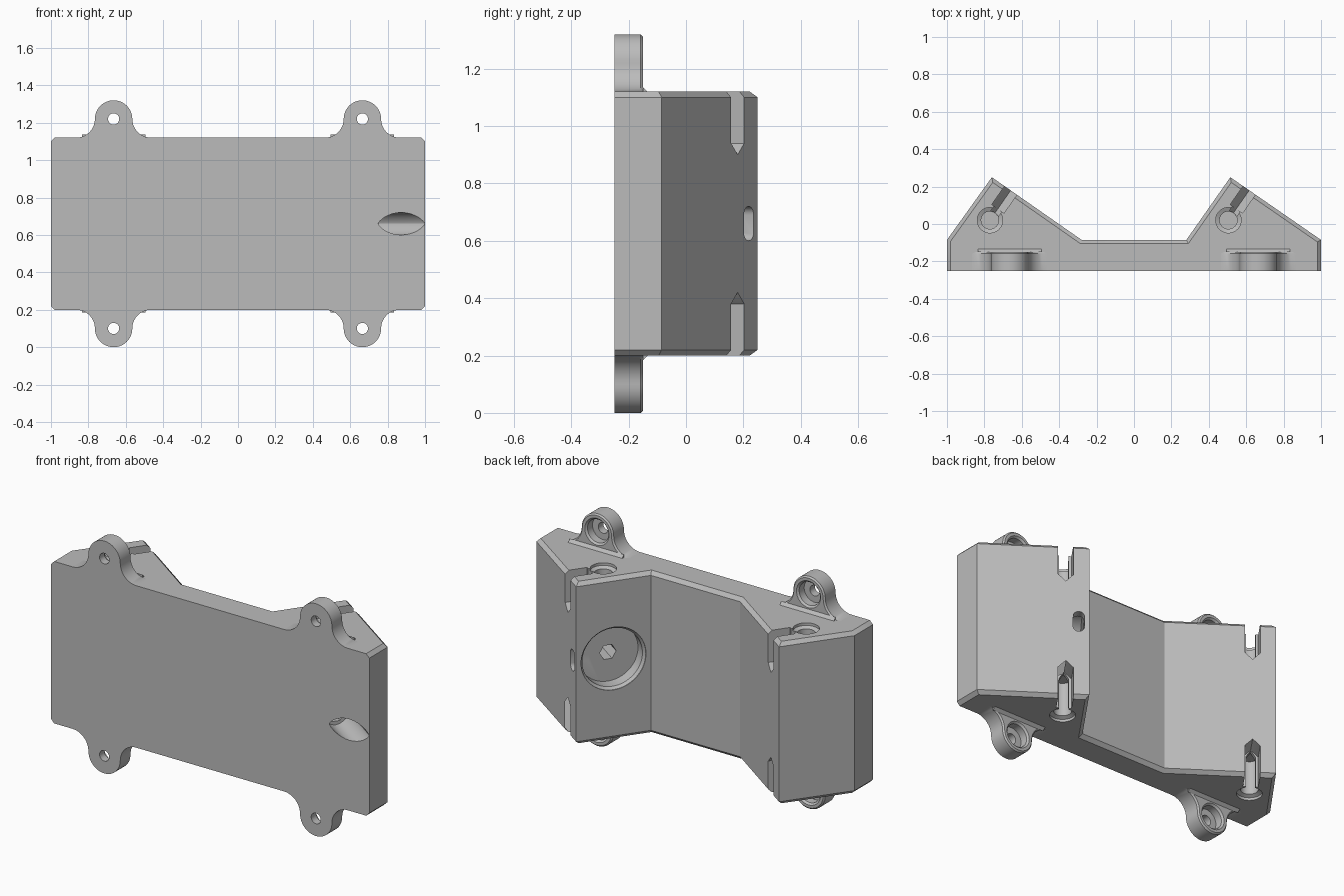
import bpy, bmesh
from math import sin, cos, pi
from mathutils import Matrix, Vector

if "Cube" in bpy.data.objects:
    bpy.data.objects.remove(bpy.data.objects["Cube"])

grey = bpy.data.materials.new("plain grey")
grey.use_nodes = True
grey.diffuse_color = (0.5, 0.5, 0.5, 1)
grey.node_tree.nodes["Principled BSDF"].inputs["Base Color"].default_value = (0.5, 0.5, 0.5, 1)

MID, HALF = 0.66, 0.46           # body centre height and half height
Z = Vector((0, 0, 1))
U = Vector((0.82, -0.572, 0)).normalized()   # down the long slope
V = Z.cross(U)                               # out of the long slope


def loft(name, rings):
    """Closed solid through matching rings of 3D points."""
    bm = bmesh.new()
    loops = [[bm.verts.new(p) for p in ring] for ring in rings]
    n = len(loops[0])
    for a, b in zip(loops, loops[1:]):
        for i in range(n):
            j = (i + 1) % n
            bm.faces.new((a[i], a[j], b[j], b[i]))
    bm.faces.new(loops[0][::-1])
    bm.faces.new(loops[-1])
    bmesh.ops.recalc_face_normals(bm, faces=bm.faces)
    mesh = bpy.data.meshes.new(name)
    bm.to_mesh(mesh)
    bm.free()
    mesh.materials.append(grey)
    obj = bpy.data.objects.new(name, mesh)
    bpy.context.collection.objects.link(obj)
    return obj


def prism(name, origin, ax, ay, sections):
    """Loft of (2D points, depth) sections in the frame ax, ay, ax x ay."""
    az = ax.cross(ay)
    return loft(name, [[origin + ax * p + ay * q + az * d for p, q in pts]
                       for pts, d in sections])


def circle(r, n=40):
    return [(r * cos(2 * pi * i / n), r * sin(2 * pi * i / n)) for i in range(n)]


def activate(obj):
    bpy.ops.object.select_all(action='DESELECT')
    obj.select_set(True)
    bpy.context.view_layer.objects.active = obj


def cut(obj, cutter):
    cutter.hide_render = True
    activate(obj)
    mod = obj.modifiers.new("cut", 'BOOLEAN')
    mod.operation, mod.solver, mod.object = 'DIFFERENCE', 'EXACT', cutter
    bpy.ops.object.modifier_apply(modifier=mod.name)
    bpy.data.objects.remove(cutter)


def inset(points, amount):
    """Offset a counter-clockwise outline inwards, leaving its first edge in place."""
    n, out = len(points), []
    pts = [Vector(p) for p in points]
    for i in range(n):
        d0 = (pts[i] - pts[i - 1]).normalized()
        d1 = (pts[(i + 1) % n] - pts[i]).normalized()
        n0, n1 = Vector((-d0.y, d0.x)), Vector((-d1.y, d1.x))
        a = 0 if i == 1 else amount
        b = 0 if i == 0 else amount
        det = n0.x * n1.y - n0.y * n1.x
        out.append(pts[i] + Vector(((a * n1.y - b * n0.y) / det,
                                    (b * n0.x - a * n1.x) / det)))
    return out


# Body: double-peaked outline with chamfered ends
outline = [(-1, -0.25), (1, -0.25), (1, -0.085), (0.515, 0.25), (0.28, -0.085),
           (-0.28, -0.085), (-0.76, 0.25), (-1, -0.085)]
small = inset(outline, 0.02)
body = loft("body", [[(x, y, MID + h) for x, y in ring] for ring, h in
                     ((small, -HALF), (outline, 0.02 - HALF),
                      (outline, HALF - 0.02), (small, HALF))])

# Keyhole slots at both ends of both peaks
for px in (-0.76, 0.515):
    peak = Vector((px, 0.25, MID))
    for s in (-1, 1):
        end = peak + U * 0.123 + Z * s * HALF

        def channel(w, start, stop):
            pts = [(0.05 * s, -w), (0.05 * s, w), (-0.18 * s, w),
                   (-0.22 * s, 0), (-0.18 * s, -w)]
            cut(body, prism("slot_cutter", end, Z, U, [(pts, start), (pts, stop)]))

        channel(0.025, -0.194, 0.05)
        channel(0.04, -0.12, 0.06)
        cut(body, prism("hole_cutter", end - V * 0.194, U, V * s,
                        [(circle(0.047), -0.22), (circle(0.047), -0.025),
                         (circle(0.068), -0.015), (circle(0.068), 0.03)]))

# Round recess on the inner face of one peak, with a hexagonal hole
face = Vector((0.3975, 0.0825, MID))
cut(body, prism("recess_cutter", face, V, Z,
                [(circle(0.178, 64), -0.03), (circle(0.178, 64), 0.004),
                 (circle(0.165, 64), 0.018), (circle(0.165, 64), 0.085)]))
cut(body, prism("hex_cutter", face, V, Z,
                [(circle(0.045, 6), 0.05), (circle(0.045, 6), 0.42)]))

# Lens-shaped opening through the front face
lens = [(0.0715 * cos(2 * pi * i / 32),
         0.06 * sin(2 * pi * i / 32) * abs(sin(2 * pi * i / 32)) ** 0.5)
        for i in range(32)]
cut(body, prism("lens_cutter", face, V, Z, [(lens, 0.38), (lens, 0.8)]))

# Rounded push-out slot on the long slope, reaching the recess
stadium = [(q + (0.03 if q > 0 else -0.03), p)
           for p, q in circle(0.03, 24)]
cut(body, prism("stadium_cutter", Vector((0.515, 0.25, MID)) + U * 0.055, Z, U,
                [(stadium, -0.1), (stadium, 0.03)]))

# Mounting ears with flared roots, screw holes and counterbores
R, X = 0.1, Vector((1, 0, 0))
half = [(2 * R - R * sin(a), R - R * cos(a))
        for a in [pi / 2 * i / 10 for i in range(11)]]
cap = [(R * cos(a), R + R * sin(a)) for a in [pi * i / 24 for i in range(1, 24)]]
ear = half + cap + [(-x, z) for x, z in reversed(half)]
rim = [(x * 0.92, R + (z - R) * 0.92 if z > R else z) for x, z in ear]
for side, px in (("right", -0.665), ("left", 0.665)):
    for level, s in (("lower", -1), ("upper", 1)):
        root = Vector((px, -0.25, MID + s * HALF))
        tab = prism(f"{level}_{side}_ear", root, Z * s, X * s,
                    [([(z, x * s) for x, z in ring], d)
                     for ring, d in ((ear, 0), (ear, 0.092), (rim, 0.1))])
        hole = root + Z * s * R
        for r0, r1, a, b in ((0.03, 0.03, -0.05, 0.2), (0.066, 0.066, 0.045, 0.2),
                             (0.066, 0.08, 0.09, 0.104)):
            cut(tab, prism("bore_cutter", hole, Z, X,
                           [(circle(r0), a), (circle(r1), b)]))
        # thin wedge where the ear meets the body
        wedge = [(0, 0), (0.016 * s, 0), (0, 0.016)]
        prism(f"{level}_{side}_ear_wedge", root + Vector((0, 0.1, 0)), Z, Z.cross(X),
              [(wedge, -0.17), (wedge, 0.17)])

for obj in bpy.context.collection.objects:
    if obj.type == 'MESH' and obj.data.materials and obj.data.materials[0] == grey:
        activate(obj)
        bpy.ops.object.shade_smooth_by_angle(angle=pi / 7)
